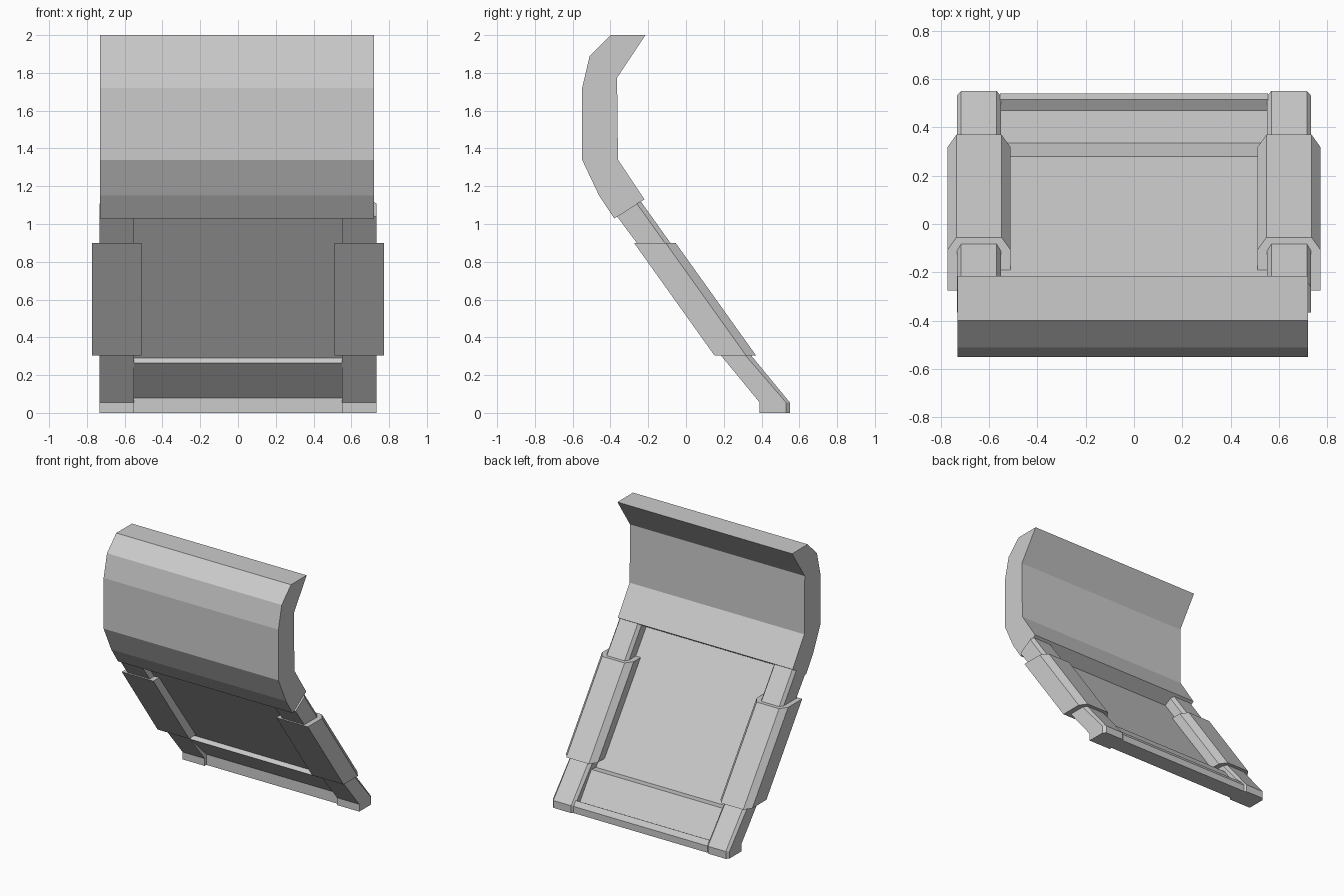
import bpy, bmesh

if "Cube" in bpy.data.objects:
    bpy.data.objects.remove(bpy.data.objects["Cube"])


def loft(name, rings):
    """Join equal-sized closed rings with flat faces and cap both ends."""
    bm = bmesh.new()
    loops = [[bm.verts.new(p) for p in r] for r in rings]
    n = len(rings[0])
    for a, b in zip(loops, loops[1:]):
        for i in range(n):
            j = (i + 1) % n
            bm.faces.new((a[i], a[j], b[j], b[i]))
    bm.faces.new(loops[0])
    bm.faces.new(loops[-1])
    bmesh.ops.recalc_face_normals(bm, faces=bm.faces)
    me = bpy.data.meshes.new(name)
    bm.to_mesh(me)
    bm.free()
    ob = bpy.data.objects.new(name, me)
    bpy.context.collection.objects.link(ob)
    return ob


def slab(name, profile, x0, x1):
    """Extrude a (y, z) profile along x."""
    return loft(name, [[(x, y, z) for y, z in profile] for x in (x0, x1)])


def rail(name, side, x0, x1, inset, stations):
    """Slanted bar, chamfered on its back. Station: front y, z, back y, z, chamfer."""
    rings = []
    for fy, fz, by, bz, c in stations:
        t = c / (by - fy)
        cy, cz = by - c, bz + (fz - bz) * t
        ring = [(x0, fy, fz), (x0, cy, cz), (x0 + inset, by, bz),
                (x1 - inset, by, bz), (x1, cy, cz), (x1, fy, fz)]
        rings.append([(side * x, y, z) for x, y, z in ring])
    return loft(name, rings)


# Curved upper shield
slab("upper_shield", [(-0.40, 2.0), (-0.51, 1.89), (-0.55, 1.72), (-0.55, 1.34),
                      (-0.46, 1.15), (-0.38, 1.03), (-0.22, 1.13), (-0.36, 1.34),
                      (-0.365, 1.775), (-0.215, 2.0)], -0.73, 0.72)

# Sloping centre panel with stepped lower strip and bottom bar
slab("centre_panel", [(0.54, 0), (0.54, 0.05), (0.515, 0.085), (0.47, 0.06),
                      (0.335, 0.25), (0.28, 0.245), (-0.334, 1.1), (-0.352, 1.1),
                      (0.24, 0.29), (0.22, 0.265), (0.41, 0.08), (0.41, 0)],
     -0.555, 0.555)

# Side rails and the wider sleeves around them
for side, label in ((-1, "left"), (1, "right")):
    rail(label + "_rail", side, 0.55, 0.733, 0.018,
         [(0.39, 0, 0.55, 0, 0.02), (0.39, 0.055, 0.55, 0.055, 0.02),
          (0.18, 0.31, 0.34, 0.31, 0.03), (-0.365, 1.04, -0.24, 1.12, 0.02)])
    rail(label + "_sleeve", side, 0.51, 0.772, 0.038,
         [(0.15, 0.305, 0.37, 0.305, 0.053), (-0.275, 0.90, -0.055, 0.90, 0.053)])
